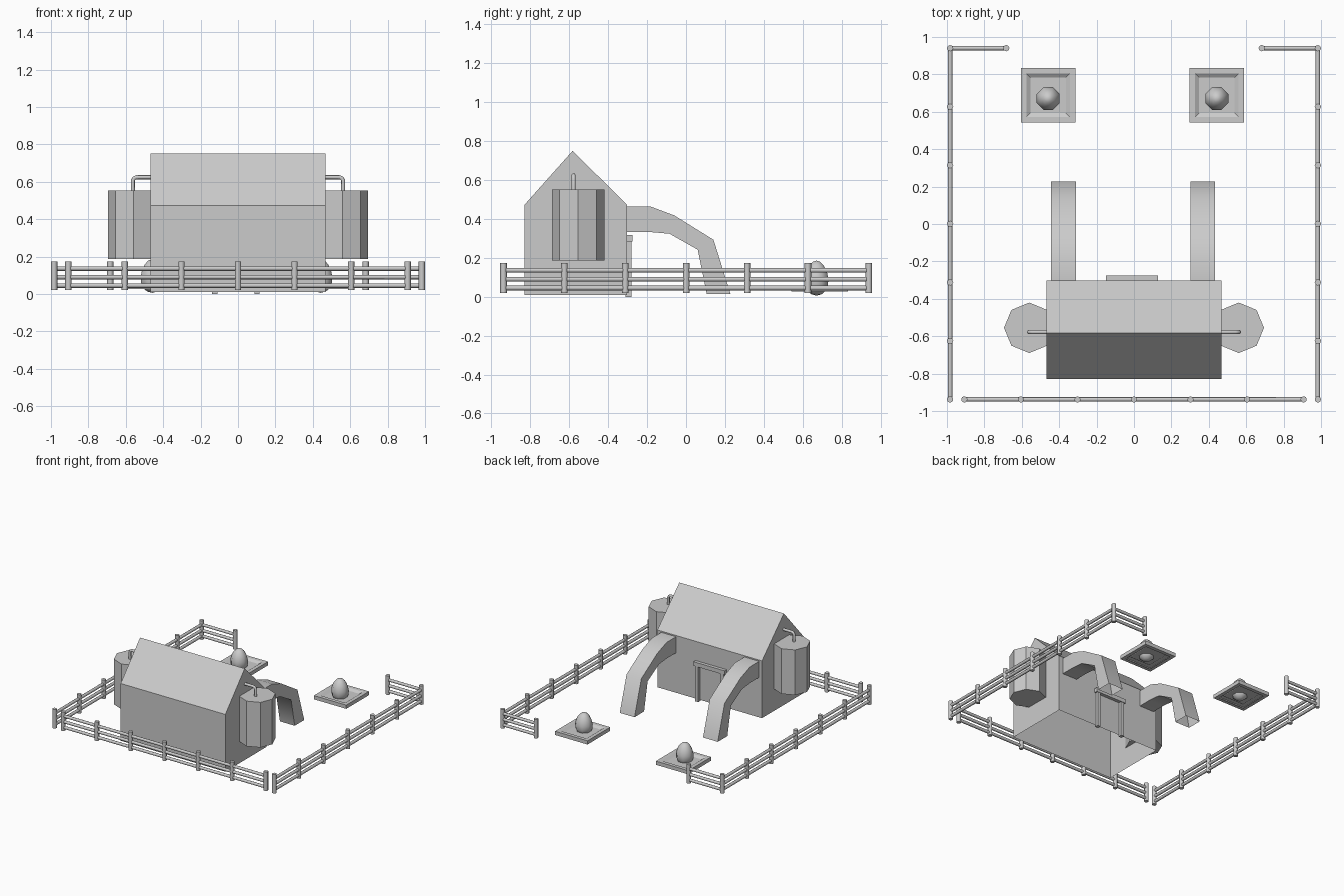
import bpy, bmesh, math
from mathutils import Vector, Matrix

if "Cube" in bpy.data.objects:
    bpy.data.objects.remove(bpy.data.objects["Cube"])


def finish(bm, name, smooth=None):
    bmesh.ops.recalc_face_normals(bm, faces=bm.faces)
    me = bpy.data.meshes.new(name)
    bm.to_mesh(me)
    bm.free()
    ob = bpy.data.objects.new(name, me)
    bpy.context.collection.objects.link(ob)
    if smooth:
        bpy.ops.object.select_all(action='DESELECT')
        ob.select_set(True)
        bpy.context.view_layer.objects.active = ob
        bpy.ops.object.shade_smooth_by_angle(angle=math.radians(smooth))
    return ob


def add_box(bm, lo, hi):
    lo, hi = Vector(lo), Vector(hi)
    m = Matrix.Translation((lo + hi) / 2) @ Matrix.Diagonal((*(hi - lo), 1))
    bmesh.ops.create_cube(bm, size=1, matrix=m)


def add_rod(bm, a, b, r, sides=8):
    a, b = Vector(a), Vector(b)
    rot = (b - a).to_track_quat('Z', 'Y').to_matrix().to_4x4()
    bmesh.ops.create_cone(bm, cap_ends=True, segments=sides, radius1=r, radius2=r,
                          depth=(b - a).length, matrix=Matrix.Translation((a + b) / 2) @ rot)


def loft(bm, rings, closed_ring=True):
    vs = [[bm.verts.new(p) for p in ring] for ring in rings]
    n = len(vs[0])
    for r0, r1 in zip(vs, vs[1:]):
        for i in range(n if closed_ring else n - 1):
            j = (i + 1) % n
            bm.faces.new((r0[i], r0[j], r1[j], r1[i]))
    return vs


# barn shell: gabled profile, open underneath
bm = bmesh.new()
gable = [(-.83, .01), (-.83, .473), (-.583, .75), (-.303, .473), (-.303, .01)]
ends = loft(bm, [[(x, y, z) for y, z in gable] for x in (-.468, .468)], closed_ring=False)
for e in ends:
    bm.faces.new(e)
finish(bm, "barn")

# door frame on the yard side
bm = bmesh.new()
add_box(bm, (-.15, -.31, .285), (.127, -.276, .318))
for x in (-.138, .087):
    add_box(bm, (x, -.31, 0), (x + .028, -.28, .285))
finish(bm, "door_frame")

# curved square chutes
top = [(-.303, .463), (-.18, .463), (-.06, .418), (.141, .293), (.228, .015)]
low = [(-.303, .333), (-.187, .333), (-.085, .324), (.06, .242), (.106, .015)]
for side, xc in (("left", -.377), ("right", .367)):
    bm = bmesh.new()
    loft(bm, [[(xc - .066, *t), (xc + .066, *t), (xc + .066, *b), (xc - .066, *b)]
              for t, b in zip(top, low)])
    finish(bm, side + "_chute", 50)

# octagonal tanks with bent pipes into the barn
for side, s in (("left", -1), ("right", 1)):
    bm = bmesh.new()
    add_rod(bm, (s * .56, -.555, .187), (s * .56, -.555, .552), .135)
    finish(bm, side + "_tank")

    bm = bmesh.new()
    bend = [(.562, .54), (.562, .606), (.556, .618), (.544, .624), (.46, .624)]
    pts = [Vector((s * x, -.578, z)) for x, z in bend]
    rings = []
    for i, p in enumerate(pts):
        t = (pts[min(i + 1, 4)] - pts[max(i - 1, 0)]).normalized()
        side_dir = Vector((0, 1, 0))
        up = t.cross(side_dir)
        rings.append([p + .011 * (math.cos(k * math.pi / 4) * side_dir + math.sin(k * math.pi / 4) * up)
                      for k in range(8)])
    loft(bm, rings)
    finish(bm, side + "_pipe", 60)

# nest trays (hollow below) with eggs
for side, xc in (("left", -.459), ("right", .443)):
    bm = bmesh.new()
    steps = [(.116, .026), (.145, .026), (.145, .056), (.116, .056), (.095, .042)]
    vs = loft(bm, [[(xc + a * h, .688 + b * h, z) for a, b in ((-1, -1), (1, -1), (1, 1), (-1, 1))]
                   for h, z in steps])
    bm.faces.new(vs[-1])
    finish(bm, side + "_nest")

    bm = bmesh.new()
    bmesh.ops.create_uvsphere(bm, u_segments=8, v_segments=8, radius=1,
                              matrix=Matrix.Rotation(math.pi / 8, 4, 'Z'))
    for v in bm.verts:
        taper = .066 * (1 - .16 * v.co.z)
        v.co = Vector((xc + v.co.x * taper, .671 + v.co.y * taper, .096 + .09 * v.co.z))
    finish(bm, side + "_egg", 80)


# fence runs: evenly spaced posts and three rails
def fence(name, a, b, spans):
    a, b = Vector((*a, 0)), Vector((*b, 0))
    bm = bmesh.new()
    for i in range(spans + 1):
        p = a.lerp(b, i / spans)
        add_rod(bm, p + Vector((0, 0, .02)), p + Vector((0, 0, .173)), .017)
    for z in (.045, .09, .136):
        up = Vector((0, 0, z))
        add_rod(bm, a + up, b + up, .012)
    finish(bm, name, 60)


fence("front_fence", (-.907, -.938), (.907, -.938), 6)
for side, s in (("left", -1), ("right", 1)):
    fence(side + "_fence", (s * .983, -.938), (s * .983, .94), 6)
    fence(side + "_gate_fence", (s * .983, .94), (s * .683, .94), 1)
